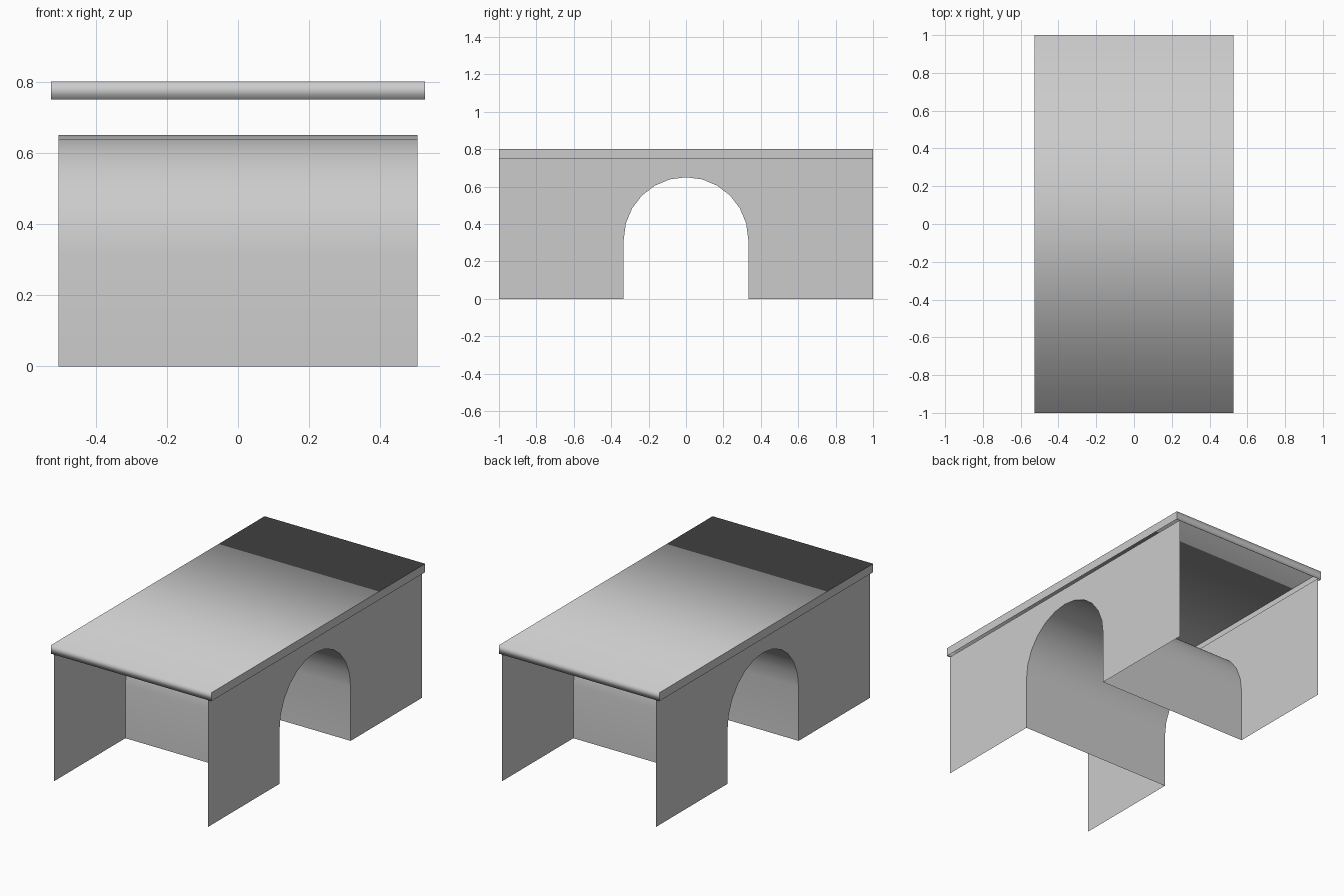
import bpy
import math

cube = bpy.data.objects.get("Cube")
if cube:
    bpy.data.objects.remove(cube, do_unlink=True)

WALL_X = 0.505      # half distance between the side walls
DECK_X = 0.526      # half width of the deck
DECK_Z = 0.75       # underside of the deck rim
TOP_Z = 0.8
RADIUS = 0.333      # arch radius
SPRING_Z = 0.317    # height where the arch starts to curve

grey = bpy.data.materials.new("plain_grey")
grey.use_nodes = True
colour = (0.6, 0.6, 0.6, 1)
grey.diffuse_color = colour
grey.node_tree.nodes["Principled BSDF"].inputs["Base Color"].default_value = colour


def make_object(name, verts, faces, smooth=False):
    mesh = bpy.data.meshes.new(name)
    mesh.from_pydata(verts, [], faces)
    mesh.materials.append(grey)
    for poly in mesh.polygons:
        poly.use_smooth = smooth
    mesh.update()
    obj = bpy.data.objects.new(name, mesh)
    bpy.context.collection.objects.link(obj)
    return obj


def sweep(profile, half_width):
    """Sheet made by sweeping a (y, z) profile across x."""
    verts = [(x, y, z) for y, z in profile for x in (-half_width, half_width)]
    faces = [(2 * i, 2 * i + 1, 2 * i + 3, 2 * i + 2) for i in range(len(profile) - 1)]
    return verts, faces


# Arch outline from the front foot, over the crown, to the back foot
arch = [(-RADIUS, 0)]
for i in range(13):
    a = math.pi * (1 - i / 12)
    arch.append((RADIUS * math.cos(a), SPRING_Z + RADIUS * math.sin(a)))
arch.append((RADIUS, 0))

# Tunnel vault
make_object("tunnel_vault", *sweep(arch, WALL_X), smooth=True)

# Thin side walls with the arch opening
outline = arch + [(1, 0), (1, DECK_Z), (-1, DECK_Z), (-1, 0)]
for side, x in (("left", WALL_X), ("right", -WALL_X)):
    order = list(range(len(outline)))
    if x < 0:
        order.reverse()
    make_object(side + "_wall", [(x, y, z) for y, z in outline], [order])

# Deck sheet with turned-down ends, softly shaded over the ends
lip = 0.995
deck_profile = [(-lip, DECK_Z), (-1, DECK_Z), (-1, TOP_Z),
                (1, TOP_Z), (1, DECK_Z), (lip, DECK_Z)]
make_object("deck", *sweep(deck_profile, DECK_X), smooth=True)

# Flat rims along both long sides of the deck
for side, x in (("left", DECK_X), ("right", -DECK_X)):
    s = 1 if x > 0 else -1
    rim = [(x, -s, DECK_Z), (x, s, DECK_Z), (x, s, TOP_Z), (x, -s, TOP_Z)]
    make_object(side + "_deck_rim", rim, [(0, 1, 2, 3)])
